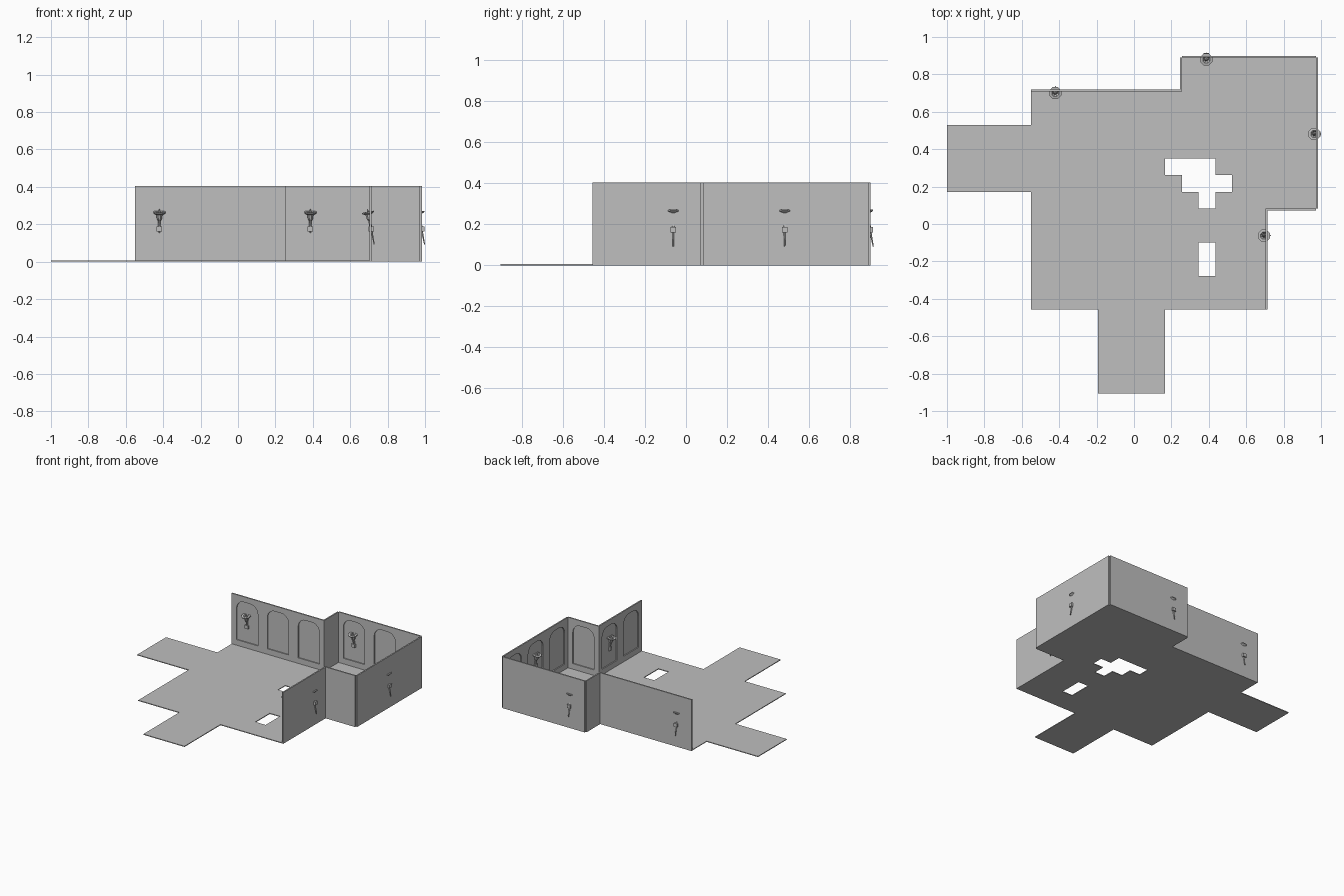
import bpy, bmesh, math
from mathutils import Matrix, Vector

if "Cube" in bpy.data.objects:
    bpy.data.objects.remove(bpy.data.objects["Cube"])

C = 0.0897                 # floor cell size
X0, Y0 = -1.0, -0.905      # lower left grid corner
FLOOR_T, WALL_H, WALL_T, RECESS = 0.006, 0.405, 0.0105, 0.008

stone = bpy.data.materials.new("plain_grey")
stone.diffuse_color = (0.52, 0.52, 0.52, 1)
stone.use_nodes = True
stone.node_tree.nodes["Principled BSDF"].inputs["Base Color"].default_value = stone.diffuse_color


def grid(i, j):
    return Vector((X0 + C * i, Y0 + C * j, 0))


def finish(name, bm, matrix=None):
    bmesh.ops.recalc_face_normals(bm, faces=bm.faces)
    mesh = bpy.data.meshes.new(name)
    bm.to_mesh(mesh)
    bm.free()
    mesh.materials.append(stone)
    ob = bpy.data.objects.new(name, mesh)
    bpy.context.collection.objects.link(ob)
    if matrix:
        ob.matrix_world = matrix
    return ob


def box(bm, lo, hi):
    lo, hi = Vector(lo), Vector(hi)
    size = hi - lo
    m = Matrix.Translation((lo + hi) / 2) @ Matrix.Diagonal((*size, 1))
    bmesh.ops.create_cube(bm, size=1, matrix=m)


# Floor: rectangles of cells joined together, with broken openings left out
rooms = [(0, 12, 5, 16), (5, 5, 19, 18), (9, 0, 13, 5), (14, 11, 22, 20)]
holes = [(13, 13, 16, 14), (14, 12, 17, 13), (15, 11, 16, 12), (15, 7, 16, 9)]


def inside(i, j, rects):
    return any(a <= i < c and b <= j < d for a, b, c, d in rects)


bm = bmesh.new()
for i in range(22):
    for j in range(20):
        if inside(i, j, rooms) and not inside(i, j, holes):
            corners = ((i, j), (i + 1, j), (i + 1, j + 1), (i, j + 1))
            bm.faces.new([bm.verts.new(grid(*p)) for p in corners])
bmesh.ops.remove_doubles(bm, verts=bm.verts, dist=0.001)
ext = bmesh.ops.extrude_face_region(bm, geom=bm.faces[:], use_keep_orig=True)
top = [g for g in ext["geom"] if isinstance(g, bmesh.types.BMVert)]
bmesh.ops.translate(bm, verts=top, vec=(0, 0, FLOOR_T))
finish("floor", bm)


# Walls: local x runs along the wall, local y points out of the room
def wall(name, i, j, angle, cells, arches):
    m = Matrix.Translation(grid(i, j)) @ Matrix.Rotation(math.radians(angle), 4, 'Z')
    bm = bmesh.new()
    box(bm, (0, 0, 0), (cells * C, WALL_T, WALL_H))
    ob = finish(name, bm, m)
    if not arches:
        return
    # recessed panels with rounded top corners
    bm = bmesh.new()
    w, z0, z1, r = 0.093, 0.05, 0.362, 0.065
    for a in arches:
        cx = a * C
        pts = [(cx - w, z0), (cx + w, z0)]
        for side, start in ((1, 0), (-1, 90)):
            for k in range(7):
                t = math.radians(start + 15 * k)
                pts.append((cx + side * (w - r) + r * math.cos(t), z1 - r + r * math.sin(t)))
        face = bm.faces.new([bm.verts.new((x, -0.02, z)) for x, z in pts])
        ext = bmesh.ops.extrude_face_region(bm, geom=[face], use_keep_orig=True)
        vs = [g for g in ext["geom"] if isinstance(g, bmesh.types.BMVert)]
        bmesh.ops.translate(bm, verts=vs, vec=(0, 0.02 + RECESS, 0))
    cutter = finish(name + "_cutter", bm, m)
    cutter.hide_render = True
    mod = ob.modifiers.new("panels", 'BOOLEAN')
    mod.operation, mod.solver, mod.object = 'DIFFERENCE', 'EXACT', cutter
    bpy.context.view_layer.update()
    bpy.context.view_layer.objects.active = ob
    bpy.ops.object.modifier_apply(modifier=mod.name)
    bpy.data.objects.remove(cutter)


wall("back_wall", 5, 18, 0, 9, (1.5, 4.5, 7.5))
wall("alcove_back_wall", 14, 20, 0, 8, (1.5, 4.5))
wall("alcove_left_wall", 14, 18, 90, 2, ())
wall("alcove_right_wall", 22, 20, -90, 9, (1.5, 4.5, 7.5))
wall("alcove_front_wall", 22, 11, 180, 3, (1.5,))
wall("right_wall", 19, 11, -90, 6, (1.5, 4.5))


# Torches: turned eight-sided bowl and handle, leaning into the room
PROFILE = [(0, -0.085), (0.003, -0.085), (0.005, -0.02), (0.008, 0.015), (0.008, 0.045),
           (0.014, 0.055), (0.018, 0.078), (0.035, 0.087), (0.035, 0.093),
           (0.02, 0.094), (0.012, 0.08), (0.006, 0.096), (0, 0.11)]


def torch(name, i, j, angle, along):
    m = (Matrix.Translation(grid(i, j)) @ Matrix.Rotation(math.radians(angle), 4, 'Z')
         @ Matrix.Translation((along, 0.008, 0.175)))
    bm = bmesh.new()
    vs = [bm.verts.new((r, 0, z)) for r, z in PROFILE]
    es = [bm.edges.new(p) for p in zip(vs, vs[1:])]
    bmesh.ops.rotate(bm, verts=vs, matrix=Matrix.Rotation(math.pi / 8, 3, 'Z'))
    bmesh.ops.spin(bm, geom=vs + es, axis=(0, 0, 1), cent=(0, 0, 0),
                   angle=math.tau, steps=8, use_duplicate=False)
    bmesh.ops.remove_doubles(bm, verts=bm.verts, dist=0.0002)
    bmesh.ops.rotate(bm, verts=bm.verts, matrix=Matrix.Rotation(math.radians(11), 3, 'X'))
    finish(name, bm, m)
    # wall bracket around the handle
    bm = bmesh.new()
    box(bm, (-0.014, -0.014, -0.014), (0.014, 0.016, 0.012))
    finish(name + "_bracket", bm, m)


torch("back_torch", 5, 18, 0, 0.131)
torch("alcove_back_torch", 14, 20, 0, 0.131)
torch("alcove_right_torch", 22, 20, -90, 0.408)
torch("right_torch", 19, 11, -90, 0.144)
